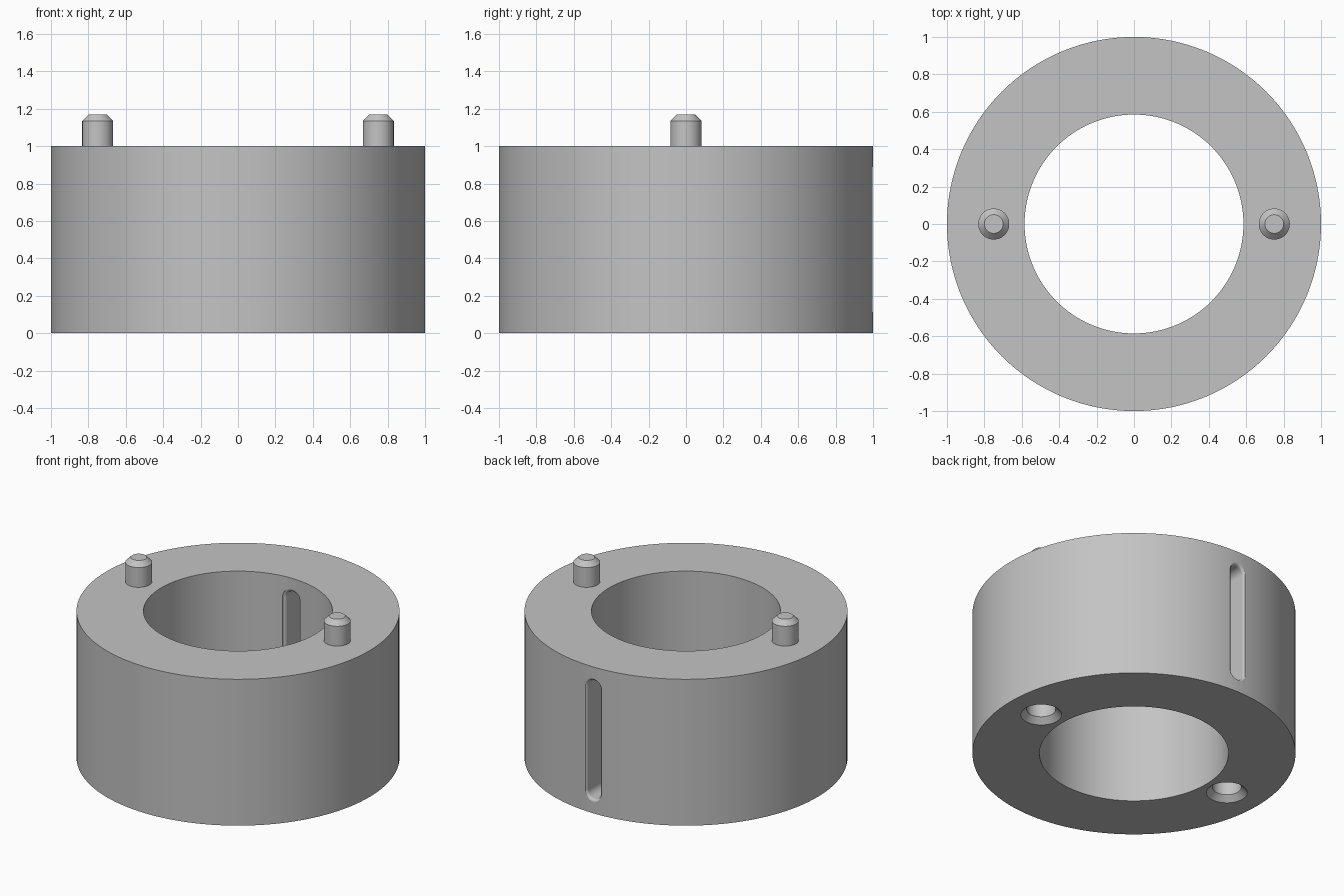
import bpy, bmesh, math

# Remove the default object
cube = bpy.data.objects.get("Cube")
if cube:
    bpy.data.objects.remove(cube, do_unlink=True)

# Single plain grey
GREY = 0.55
mat = bpy.data.materials.new("plain_grey")
mat.use_nodes = True
mat.diffuse_color = (GREY, GREY, GREY, 1)
mat.node_tree.nodes["Principled BSDF"].inputs["Base Color"].default_value = (GREY, GREY, GREY, 1)

RING_OUT, RING_IN, HEIGHT = 1.0, 0.585, 1.0
PIN_X = 0.75


def loft(name, loops, closed=False):
    """Skin a list of equal-length point loops; cap the ends unless closed."""
    bm = bmesh.new()
    rows = [[bm.verts.new(p) for p in loop] for loop in loops]
    n = len(rows[0])
    pairs = list(zip(rows, rows[1:])) + ([(rows[-1], rows[0])] if closed else [])
    for a, b in pairs:
        for i in range(n):
            j = (i + 1) % n
            bm.faces.new((a[i], a[j], b[j], b[i]))
    if not closed:
        bm.faces.new(rows[0])
        bm.faces.new(rows[-1])
    bmesh.ops.recalc_face_normals(bm, faces=bm.faces)
    mesh = bpy.data.meshes.new(name)
    bm.to_mesh(mesh)
    bm.free()
    mesh.materials.append(mat)
    obj = bpy.data.objects.new(name, mesh)
    bpy.context.collection.objects.link(obj)
    return obj


def lathe(name, profile, segments, x=0.0, closed=False):
    """Turn (radius, z) points around a vertical axis at x."""
    angles = [math.tau * i / segments for i in range(segments)]
    loops = [[(x + r * math.cos(a), r * math.sin(a), z) for a in angles] for r, z in profile]
    return loft(name, loops, closed)


def capsule(y, radius, half_length=0.355, steps=16):
    """Upright rounded slot outline in the plane at y."""
    points = []
    for side in (1, -1):
        for i in range(steps + 1):
            a = math.pi * i / steps
            points.append((side * radius * math.cos(a), y,
                           HEIGHT / 2 + side * (half_length + radius * math.sin(a))))
    return points


def select_only(obj):
    bpy.ops.object.select_all(action="DESELECT")
    obj.select_set(True)
    bpy.context.view_layer.objects.active = obj


def cut(target, cutter):
    mod = target.modifiers.new("cut", "BOOLEAN")
    mod.operation = "DIFFERENCE"
    mod.solver = "EXACT"
    mod.object = cutter
    select_only(target)
    bpy.ops.object.modifier_apply(modifier=mod.name)
    bpy.data.objects.remove(cutter, do_unlink=True)


def smooth(obj):
    select_only(obj)
    bpy.ops.object.shade_smooth_by_angle(angle=math.radians(30))
    mod = obj.modifiers.new("even_shading", "WEIGHTED_NORMAL")
    mod.keep_sharp = True


# Ring body
ring = lathe("ring_body", [(RING_IN, 0), (RING_OUT, 0), (RING_OUT, HEIGHT), (RING_IN, HEIGHT)],
             128, closed=True)

# Slot through the back wall, with rounded lips inside and outside
SLOT, LIP, STEPS = 0.05, 0.02, 5
flare = [(LIP * math.sin(a), SLOT + LIP * (1 - math.cos(a)))
         for a in (math.pi / 2 * i / STEPS for i in range(STEPS + 1))]
inner = [(RING_IN + LIP - d, r) for d, r in reversed(flare)]
outer = [(RING_OUT - LIP + d, r) for d, r in flare]
sections = [(RING_IN - 0.05, SLOT + LIP)] + inner + outer + [(RING_OUT + 0.05, SLOT + LIP)]
cut(ring, loft("slot_cutter", [capsule(y, r) for y, r in sections]))

# Chamfered sockets underneath and matching pins on top
for side, x in (("left", PIN_X), ("right", -PIN_X)):
    cut(ring, lathe("socket_cutter",
                    [(0.147, -0.02), (0.127, 0), (0.09, 0.037), (0.09, 0.2)], 48, x))
    pin = lathe(side + "_pin",
                [(0.083, HEIGHT - 0.01), (0.083, 1.135), (0.05, 1.168)], 48, x)
    smooth(pin)

smooth(ring)
